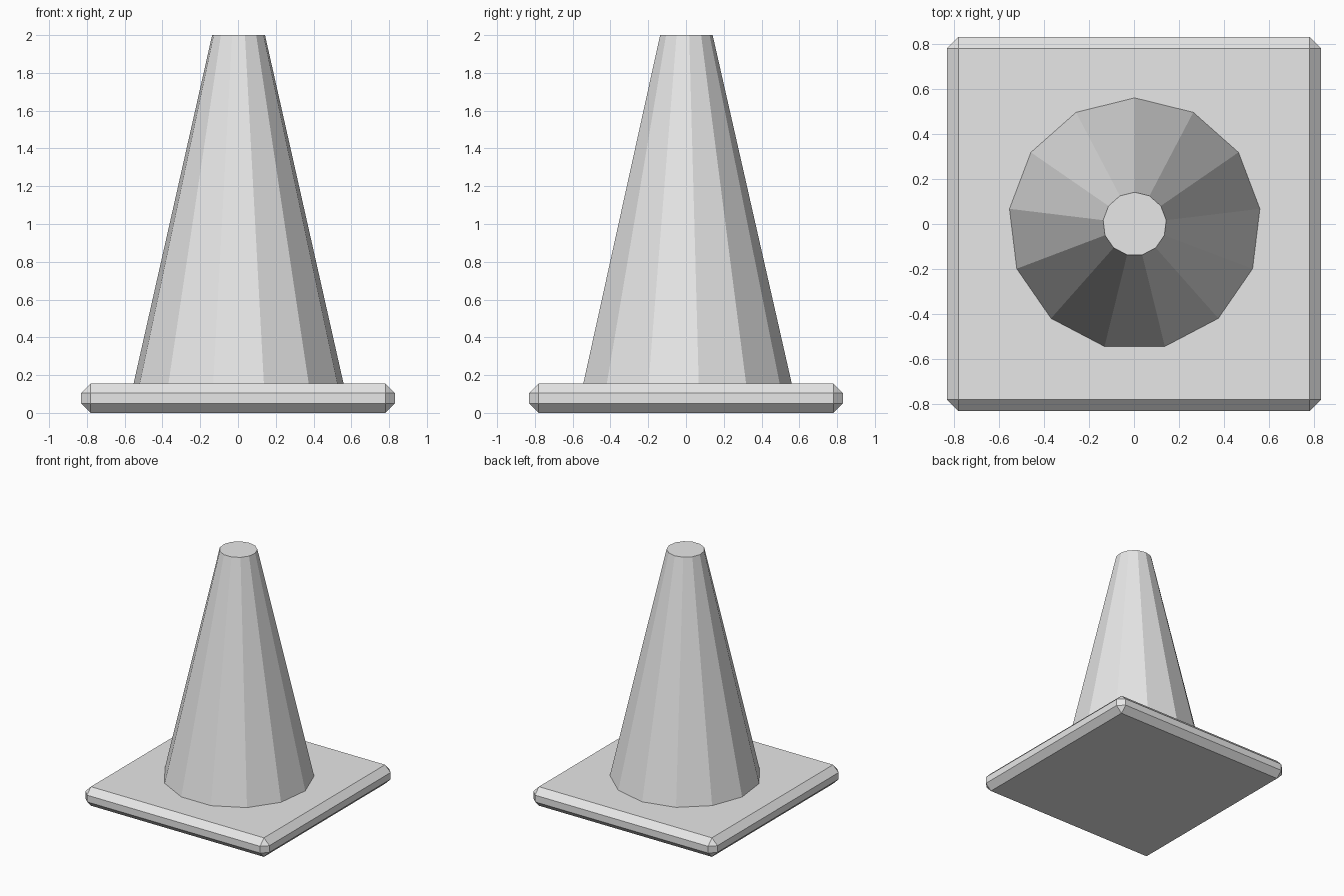
import bpy
import bmesh
import math
from mathutils import Matrix

cube = bpy.data.objects.get("Cube")
if cube:
    bpy.data.objects.remove(cube, do_unlink=True)

# One plain grey for the whole model
grey = bpy.data.materials.new("plain_grey")
grey.use_nodes = True
colour = (0.8, 0.8, 0.8, 1)
grey.diffuse_color = colour
grey.node_tree.nodes["Principled BSDF"].inputs["Base Color"].default_value = colour

BASE_WIDTH, BASE_HEIGHT, CHAMFER = 1.66, 0.155, 0.05
TOTAL_HEIGHT = 2.0
SIDES, BOTTOM_RADIUS, TOP_RADIUS = 13, 0.56, 0.141


def add_object(name, bm):
    mesh = bpy.data.meshes.new(name)
    bm.to_mesh(mesh)
    bm.free()
    mesh.materials.append(grey)
    obj = bpy.data.objects.new(name, mesh)
    bpy.context.collection.objects.link(obj)
    return obj


# Square base slab with chamfered edges
bm = bmesh.new()
bmesh.ops.create_cube(bm, size=1)
bmesh.ops.scale(bm, vec=(BASE_WIDTH, BASE_WIDTH, BASE_HEIGHT), verts=bm.verts)
bmesh.ops.translate(bm, vec=(0, 0, BASE_HEIGHT / 2), verts=bm.verts)
bmesh.ops.bevel(bm, geom=bm.edges[:], offset=CHAMFER, segments=1, affect='EDGES')
add_object("base", bm)

# Tapered faceted cone, one corner pointing to the back
bm = bmesh.new()
height = TOTAL_HEIGHT - BASE_HEIGHT
bmesh.ops.create_cone(bm, cap_ends=True, segments=SIDES, radius1=BOTTOM_RADIUS,
                      radius2=TOP_RADIUS, depth=height)
corner = max(bm.verts, key=lambda v: v.co.xy.length).co
turn = math.pi / 2 - math.atan2(corner.y, corner.x)
bmesh.ops.rotate(bm, matrix=Matrix.Rotation(turn, 3, 'Z'), verts=bm.verts)
bmesh.ops.translate(bm, vec=(0.003, 0, BASE_HEIGHT + height / 2), verts=bm.verts)
add_object("cone", bm)
